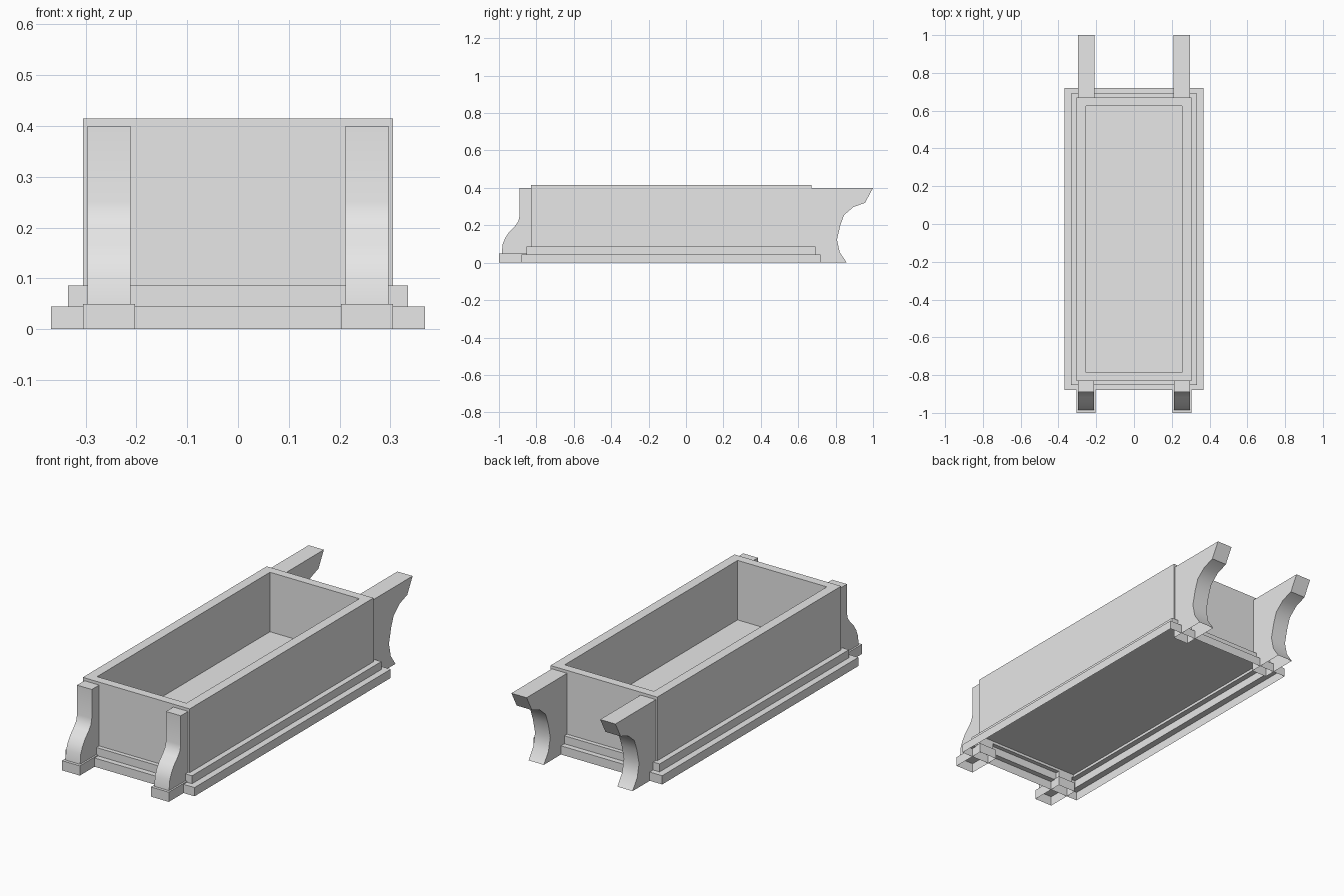
import bpy, bmesh

cube = bpy.data.objects.get("Cube")
if cube:
    bpy.data.objects.remove(cube, do_unlink=True)

stone = bpy.data.materials.new("pale_grey_stone")
stone.use_nodes = True
GREY = (0.8, 0.8, 0.8, 1)
stone.diffuse_color = GREY
stone.node_tree.nodes["Principled BSDF"].inputs["Base Color"].default_value = GREY


def finish(name, bm):
    bmesh.ops.recalc_face_normals(bm, faces=bm.faces)
    mesh = bpy.data.meshes.new(name)
    bm.to_mesh(mesh)
    bm.free()
    mesh.materials.append(stone)
    obj = bpy.data.objects.new(name, mesh)
    bpy.context.collection.objects.link(obj)
    return obj


def stacked_rings(name, rings, y_mid, cap_start=False, cap_end=False):
    """Loft rectangular rings given as (half width, half length, height)."""
    bm = bmesh.new()
    loops = [[bm.verts.new((sx * w, y_mid + sy * l, z))
              for sx, sy in ((-1, -1), (1, -1), (1, 1), (-1, 1))]
             for w, l, z in rings]
    for a, b in zip(loops, loops[1:]):
        for i in range(4):
            j = (i + 1) % 4
            bm.faces.new((a[i], a[j], b[j], b[i]))
    if cap_start:
        bm.faces.new(loops[0][::-1])
    if cap_end:
        bm.faces.new(loops[-1])
    return finish(name, bm)


def side_profile(name, points, x0, x1, smooth):
    """Extrude a (y, z) outline across x, leaving its underside open."""
    bm = bmesh.new()
    a = [bm.verts.new((x0, y, z)) for y, z in points]
    b = [bm.verts.new((x1, y, z)) for y, z in points]
    bm.faces.new(a)
    bm.faces.new(b[::-1])
    for i in range(len(points) - 1):
        bm.faces.new((a[i], a[i + 1], b[i + 1], b[i]))
    obj = finish(name, bm)
    if smooth:
        bpy.ops.object.select_all(action="DESELECT")
        obj.select_set(True)
        bpy.context.view_layer.objects.active = obj
        bpy.ops.object.shade_smooth_by_angle(angle=0.6)
    return obj


MID = -0.08

# Hollow trough with a thick rim
stacked_rings("trough", [(0.305, 0.75, 0.1), (0.305, 0.75, 0.415),
                         (0.255, 0.705, 0.415), (0.255, 0.705, 0.108)],
              MID, cap_start=True, cap_end=True)

# Two-stepped base moulding, open underneath
stacked_rings("base_moulding", [(0.368, 0.8, 0), (0.368, 0.8, 0.045),
                                (0.334, 0.772, 0.045), (0.334, 0.772, 0.086),
                                (0.305, 0.75, 0.086), (0.305, 0.75, 0.1)], MID)

# Outlines run from the bottom inner end round to the bottom outer end
front_leg = [(-0.83, 0.05), (-0.83, 0.4), (-0.89, 0.4), (-0.89, 0.25),
             (-0.897, 0.22), (-0.915, 0.195), (-0.945, 0.165), (-0.965, 0.135),
             (-0.98, 0.1), (-0.985, 0.05)]
front_foot = [(-0.82, 0), (-0.82, 0.05), (-1, 0.05), (-1, 0)]
rear_bracket = [(0.66, 0), (0.66, 0.4), (1, 0.4), (0.957, 0.32), (0.895, 0.298),
                (0.845, 0.255), (0.825, 0.2), (0.807, 0.123), (0.822, 0.055),
                (0.86, 0)]

for side, s in (("left", 1), ("right", -1)):
    side_profile(f"front_leg_{side}", front_leg, s * 0.212, s * 0.296, True)
    side_profile(f"front_foot_{side}", front_foot, s * 0.203, s * 0.305, False)
    side_profile(f"rear_bracket_{side}", rear_bracket, s * 0.21, s * 0.297, True)
